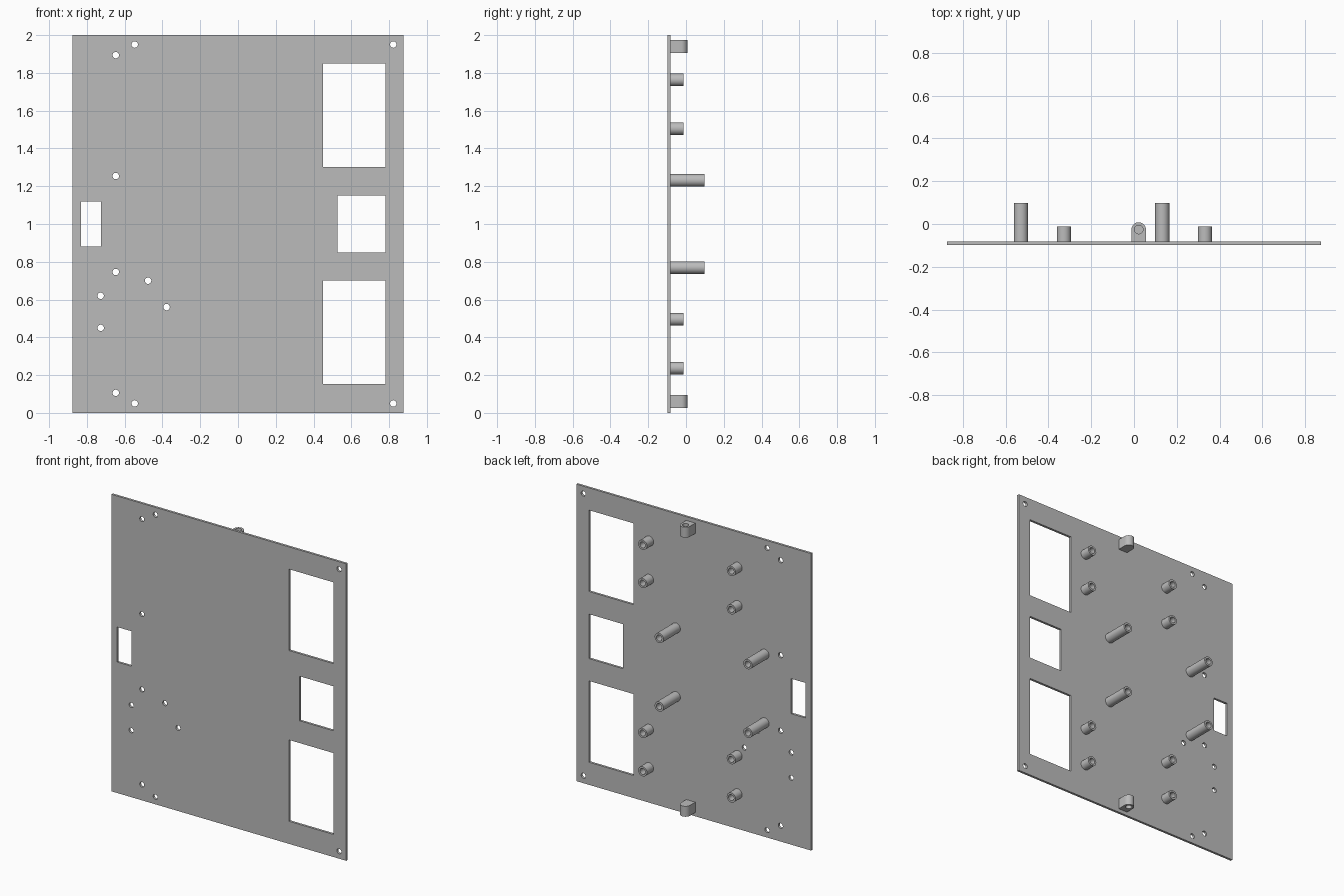
import bpy, bmesh, math
from mathutils import Matrix

cube = bpy.data.objects.get("Cube")
if cube:
    bpy.data.objects.remove(cube, do_unlink=True)

grey = bpy.data.materials.new("plain_grey")
grey.use_nodes = True
grey.diffuse_color = (0.5, 0.5, 0.5, 1)
grey.node_tree.nodes["Principled BSDF"].inputs["Base Color"].default_value = grey.diffuse_color

FRONT, FACE = -0.098, -0.082      # front and back surface of the panel


def circle(x, y, r, n=32):
    return [(x + r * math.cos(math.tau * i / n), y + r * math.sin(math.tau * i / n)) for i in range(n)]


def rect(x0, x1, y0, y1):
    return [(x0, y0), (x1, y0), (x1, y1), (x0, y1)]


def prism(name, loops, lo, hi, upright=False):
    """Extrude an outline with holes from lo to hi, along z if upright, else along y."""
    curve = bpy.data.curves.new(name, 'CURVE')
    curve.dimensions, curve.fill_mode = '2D', 'BOTH'
    curve.extrude = (hi - lo) / 2
    for loop in loops:
        spline = curve.splines.new('POLY')
        spline.points.add(len(loop) - 1)
        for point, (x, y) in zip(spline.points, loop):
            point.co = (x, y, 0, 1)
        spline.use_cyclic_u = True
    temp = bpy.data.objects.new(name + "_outline", curve)
    bpy.context.collection.objects.link(temp)
    mesh = bpy.data.meshes.new_from_object(temp.evaluated_get(bpy.context.evaluated_depsgraph_get()))
    bpy.data.objects.remove(temp, do_unlink=True)
    mid = (lo + hi) / 2
    if upright:
        mesh.transform(Matrix.Translation((0, 0, mid)))
    else:
        mesh.transform(Matrix.Translation((0, mid, 0)) @ Matrix.Rotation(math.pi / 2, 4, 'X'))
    bm = bmesh.new()
    bm.from_mesh(mesh)
    bmesh.ops.remove_doubles(bm, verts=bm.verts, dist=1e-5)
    bmesh.ops.recalc_face_normals(bm, faces=bm.faces)
    bm.to_mesh(mesh)
    bm.free()
    mesh.materials.clear()
    mesh.materials.append(grey)
    obj = bpy.data.objects.new(name, mesh)
    bpy.context.collection.objects.link(obj)
    return obj


def smooth(obj):
    bpy.ops.object.select_all(action='DESELECT')
    obj.select_set(True)
    bpy.context.view_layer.objects.active = obj
    bpy.ops.object.shade_smooth_by_angle(angle=math.radians(30))


# Panel with windows and screw holes
windows = [rect(0.449, 0.782, 1.302, 1.85), rect(0.528, 0.782, 0.85, 1.15),
           rect(0.449, 0.782, 0.152, 0.70), rect(-0.832, -0.726, 0.882, 1.118)]
holes = [(x, z) for x in (-0.547, 0.822) for z in (0.05, 1.95)]
holes += [(-0.647, z) for z in (0.106, 0.746, 1.254, 1.894)]
holes += [(-0.727, 0.45), (-0.727, 0.62), (-0.476, 0.70), (-0.378, 0.56)]
smooth(prism("panel", [rect(-0.875, 0.875, 0, 2)] + windows
             + [circle(x, z, 0.017) for x, z in holes], FRONT, FACE))

# Hollow standoffs on the back
for kind, xs, zs, end in (("long", (-0.529, 0.132), (0.769, 1.231), 0.098),
                          ("short", (-0.328, 0.332), (0.237, 0.495, 1.505, 1.763), -0.012)):
    for x in xs:
        for z in zs:
            smooth(prism(kind + "_standoff", [circle(x, z, 0.033), circle(x, z, 0.02)], FACE, end))

# Round-ended lugs with a blind hole in the outer face
LUG_X, LUG_Y, LUG_R = 0.022, -0.026, 0.034
arc = [(LUG_X + LUG_R * math.cos(math.pi * i / 16), LUG_Y + LUG_R * math.sin(math.pi * i / 16))
       for i in range(17)]
outline = [(LUG_X - LUG_R, FACE), (LUG_X + LUG_R, FACE)] + arc
for name, lo, hi, cut in (("top_lug", 1.905, 1.975, (1.925, 2.1)),
                          ("bottom_lug", 0.025, 0.095, (-0.1, 0.075))):
    lug = prism(name, [outline], lo, hi, True)
    cutter = prism("hole_cutter", [circle(LUG_X, LUG_Y, 0.02)], *cut, True)
    cutter.hide_render = True
    mod = lug.modifiers.new("hole", 'BOOLEAN')
    mod.operation, mod.solver, mod.object = 'DIFFERENCE', 'EXACT', cutter
    bpy.context.view_layer.objects.active = lug
    bpy.ops.object.modifier_apply(modifier=mod.name)
    bpy.data.objects.remove(cutter, do_unlink=True)
    smooth(lug)
